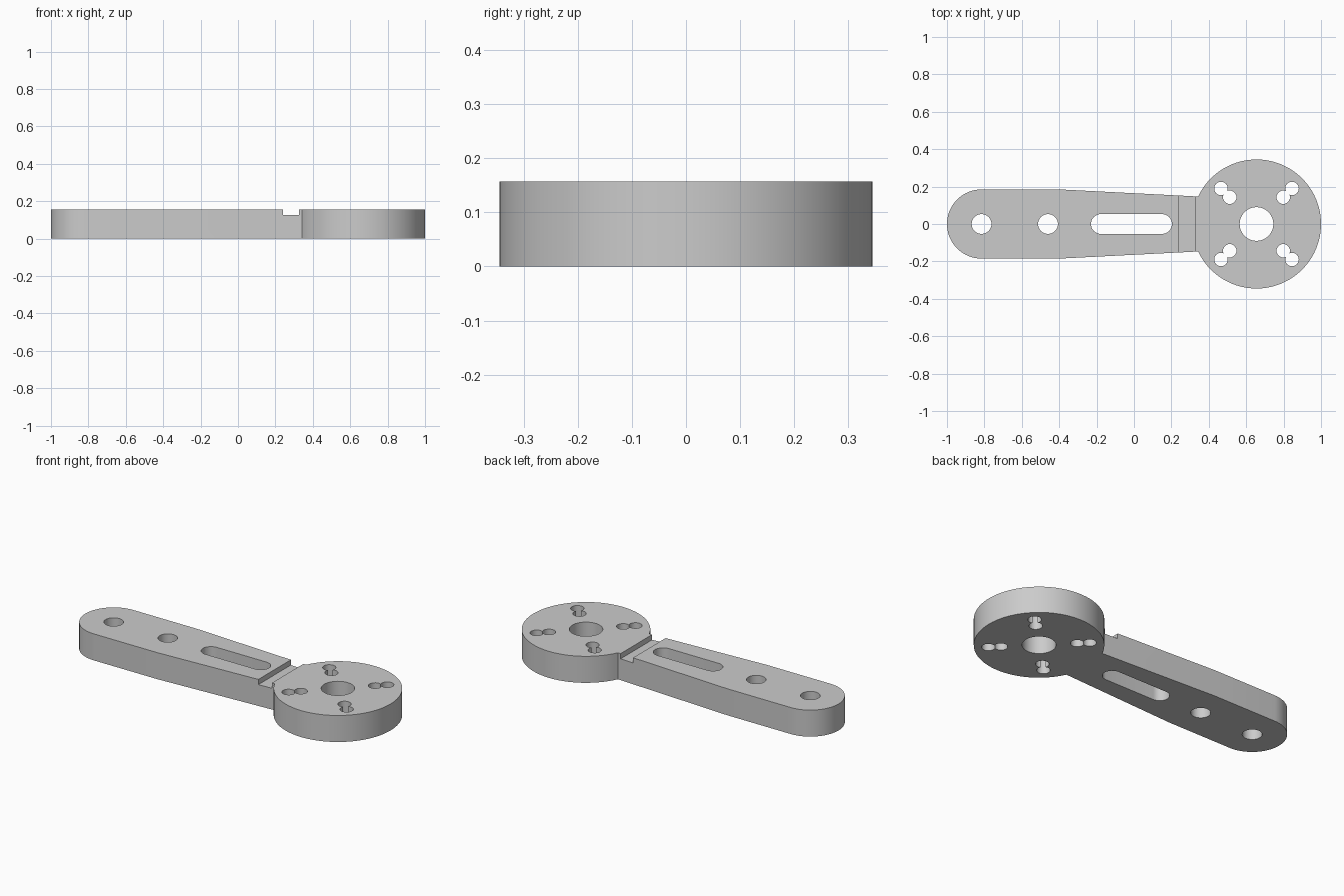
import bpy, bmesh
from math import pi, sin, cos, asin, atan2, hypot

if "Cube" in bpy.data.objects:
    bpy.data.objects.remove(bpy.data.objects["Cube"])

HEIGHT = 0.157
HUB_X, HUB_R = 0.655, 0.345
END_X, END_R = -0.815, 0.185
NECK = 0.147          # half width where the arm meets the hub
HOLE_R = 0.053

grey = bpy.data.materials.new("light grey metal")
grey.use_nodes = True
colour = (0.6, 0.6, 0.6, 1)
grey.diffuse_color = colour
grey.node_tree.nodes["Principled BSDF"].inputs["Base Color"].default_value = colour


def arc(x, y, r, start, end, steps):
    return [(x + r * cos(start + (end - start) * i / steps),
             y + r * sin(start + (end - start) * i / steps)) for i in range(steps + 1)]


def prism(name, outline, z0, z1):
    """Extrude a counter-clockwise outline from z0 to z1."""
    bm = bmesh.new()
    face = bm.faces.new([bm.verts.new((x, y, z0)) for x, y in outline])
    top = bmesh.ops.extrude_face_region(bm, geom=[face])["geom"]
    bmesh.ops.translate(bm, vec=(0, 0, z1 - z0),
                        verts=[v for v in top if isinstance(v, bmesh.types.BMVert)])
    bmesh.ops.recalc_face_normals(bm, faces=bm.faces)
    mesh = bpy.data.meshes.new(name)
    bm.to_mesh(mesh)
    bm.free()
    mesh.materials.append(grey)
    obj = bpy.data.objects.new(name, mesh)
    bpy.context.collection.objects.link(obj)
    return obj


def cut(target, outline, z0=-0.1, z1=HEIGHT + 0.1):
    """Remove the extruded outline from the target."""
    cutter = prism("cutter", outline, z0, z1)
    cutter.hide_render = True
    mod = target.modifiers.new("cut", "BOOLEAN")
    mod.operation, mod.solver, mod.object = "DIFFERENCE", "EXACT", cutter
    bpy.context.view_layer.objects.active = target
    bpy.ops.object.modifier_apply(modifier=mod.name)
    bpy.data.objects.remove(cutter)


def hole(x, y, r, steps=32):
    cut(arm, arc(x, y, r, 0, 2 * pi, steps)[:-1])


# Round hub, tapered arm and rounded end as one outline
spread = pi - asin(NECK / HUB_R)
outline = arc(HUB_X, 0, HUB_R, -spread, spread, 80)
outline += [(-0.40, END_R)]
outline += arc(END_X, 0, END_R, pi / 2, 3 * pi / 2, 40)
outline += [(-0.40, -END_R)]
arm = prism("lever_arm", outline, 0, HEIGHT)

# Arm holes and slot
hole(END_X, 0, HOLE_R)
hole(-0.46, 0, HOLE_R)
cut(arm, arc(0.15, 0, HOLE_R, -pi / 2, pi / 2, 16)
    + arc(-0.177, 0, HOLE_R, pi / 2, 3 * pi / 2, 16))

# Hub bore and four pairs of overlapping screw holes
hole(HUB_X, 0, 0.09, 48)
for sx in (-1, 1):
    for sy in (-1, 1):
        for offset in (0.19, 0.143):
            hole(HUB_X + sx * offset, sy * offset, 0.036, 24)

# Groove across the neck
cut(arm, [(0.24, -0.3), (0.325, -0.3), (0.325, 0.3), (0.24, 0.3)], 0.126)

# Smooth round walls, sharp rims
bpy.ops.object.select_all(action="DESELECT")
arm.select_set(True)
bpy.context.view_layer.objects.active = arm
bpy.ops.object.shade_smooth_by_angle(angle=pi / 6)
